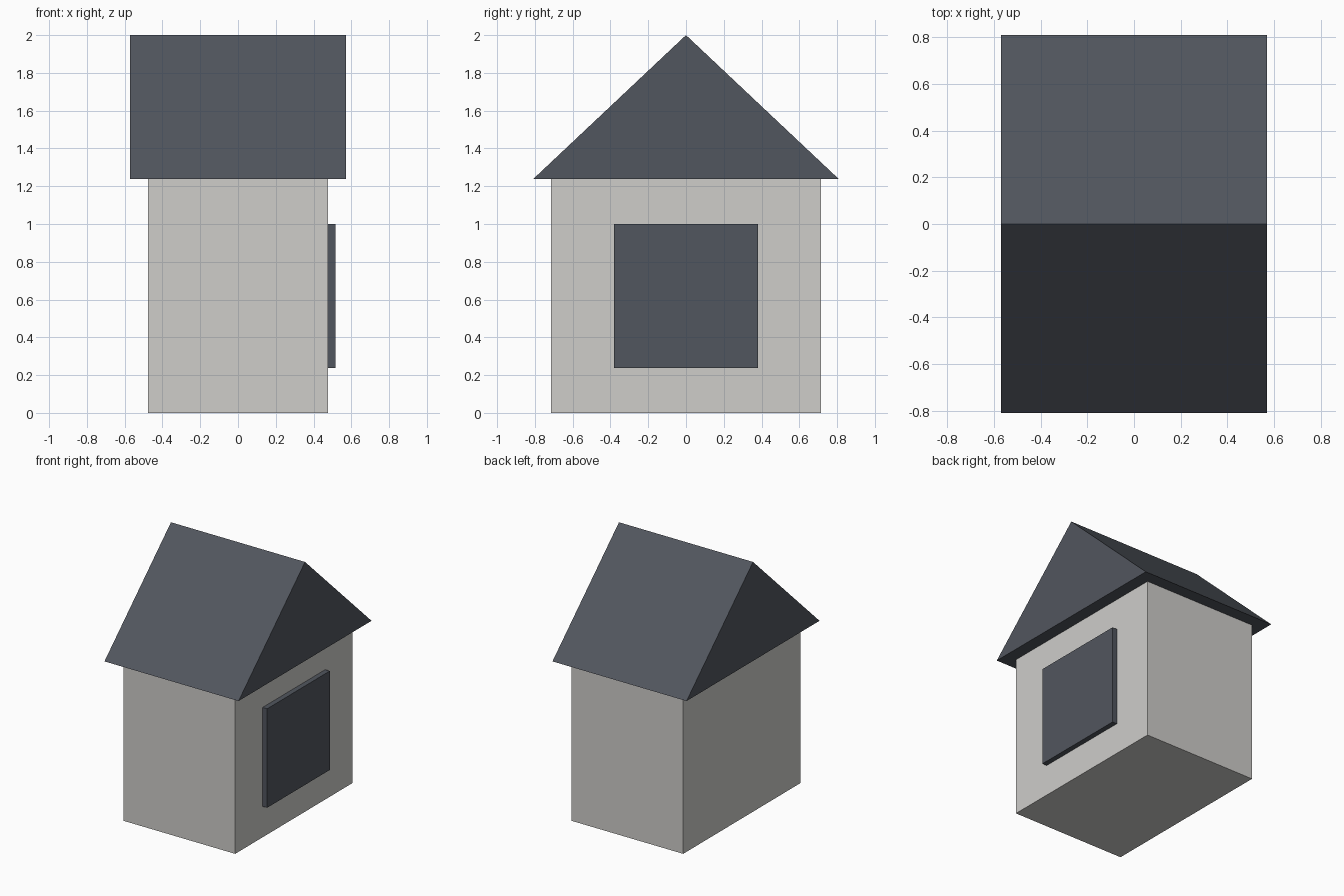
import bpy
import bmesh
from mathutils import Vector

if "Cube" in bpy.data.objects:
    bpy.data.objects.remove(bpy.data.objects["Cube"])


def material(name, rgb):
    mat = bpy.data.materials.new(name)
    mat.diffuse_color = (*rgb, 1.0)
    mat.use_nodes = True
    mat.node_tree.nodes["Principled BSDF"].inputs["Base Color"].default_value = mat.diffuse_color
    return mat


def prism(name, profile, x0, x1, mat):
    """Extrude a (y, z) profile along x from x0 to x1."""
    mesh = bpy.data.meshes.new(name)
    bm = bmesh.new()
    face = bm.faces.new([bm.verts.new((x0, y, z)) for y, z in profile])
    geo = bmesh.ops.extrude_face_region(bm, geom=[face], use_keep_orig=True)["geom"]
    verts = [g for g in geo if isinstance(g, bmesh.types.BMVert)]
    bmesh.ops.translate(bm, verts=verts, vec=Vector((x1 - x0, 0, 0)))
    bmesh.ops.recalc_face_normals(bm, faces=bm.faces)
    bm.to_mesh(mesh)
    bm.free()
    mesh.materials.append(mat)
    obj = bpy.data.objects.new(name, mesh)
    bpy.context.collection.objects.link(obj)
    return obj


def rect(half_y, z0, z1):
    return [(-half_y, z0), (half_y, z0), (half_y, z1), (-half_y, z1)]


wall_mat = material("light stone", (0.62, 0.61, 0.59))
slate_mat = material("dark slate", (0.083, 0.092, 0.112))

WALL_X, EAVES = 0.476, 1.238

# House body
prism("walls", rect(0.714, 0.0, EAVES), -WALL_X, WALL_X, wall_mat)

# Solid gable roof with the ridge along x
prism("roof", [(-0.809, EAVES), (0.809, EAVES), (0.0, 2.0)], -0.571, 0.571, slate_mat)

# Raised panel on the right wall
prism("door_panel", rect(0.381, 0.238, 1.0), WALL_X, 0.515, slate_mat)
